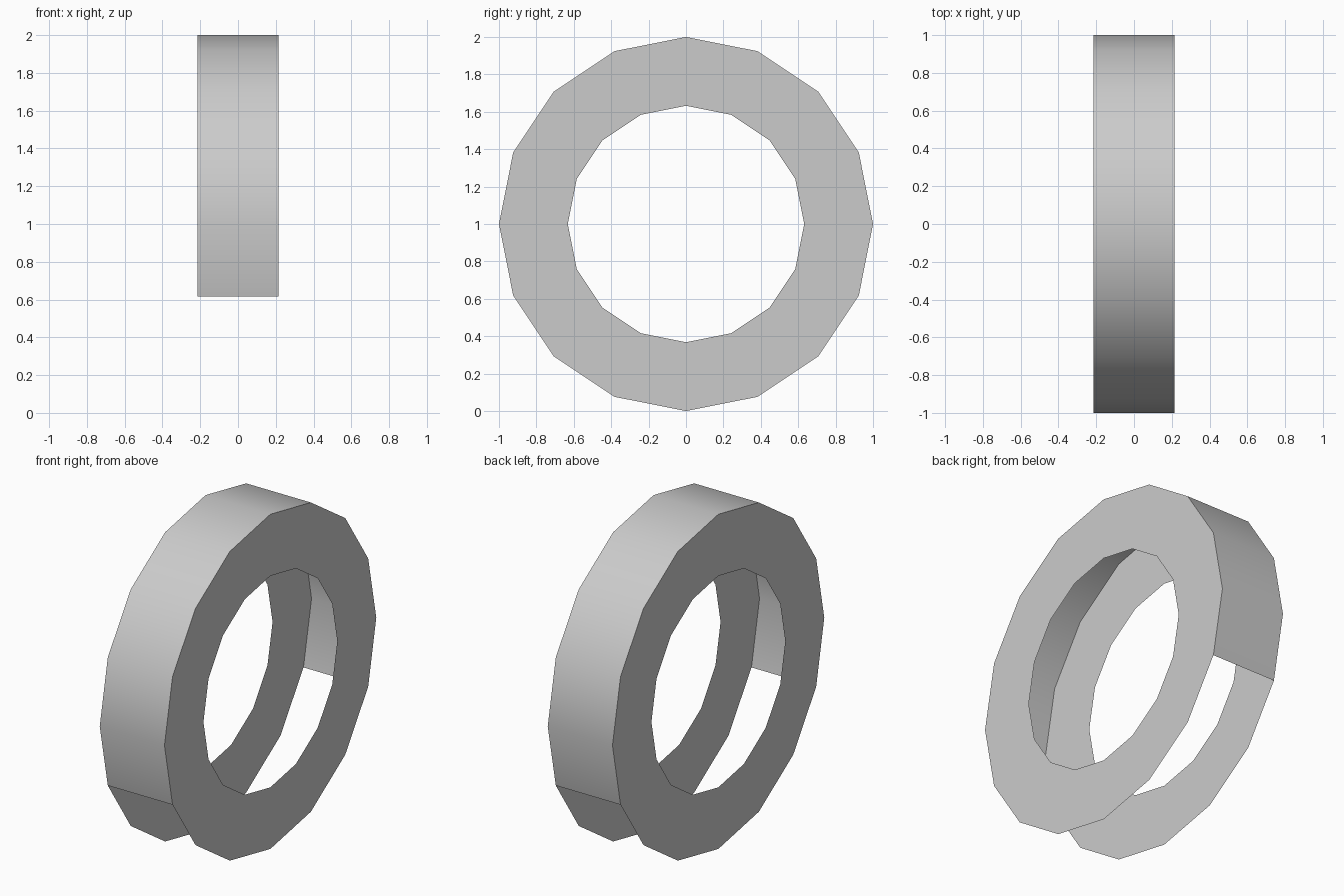
import bpy
import math

if "Cube" in bpy.data.objects:
    bpy.data.objects.remove(bpy.data.objects["Cube"])

SIDES = 16
OUTER, INNER = 1.0, 0.632
HALF_WIDTH = 0.214
CENTRE_Z = 1.0


def rim_point(x, radius, i):
    """Point i on a 16-sided circle in the YZ plane, counted from the top."""
    a = 2 * math.pi * i / SIDES
    return (x, radius * math.sin(a), CENTRE_Z + radius * math.cos(a))


def make_object(name, verts, faces, smooth=False):
    mesh = bpy.data.meshes.new(name)
    mesh.from_pydata(verts, [], faces)
    for p in mesh.polygons:
        p.use_smooth = smooth
    mesh.update()
    obj = bpy.data.objects.new(name, mesh)
    bpy.context.collection.objects.link(obj)
    return obj


# Flat side rings, facing outwards
for name, side in (("left_side_ring", -1), ("right_side_ring", 1)):
    x = side * HALF_WIDTH
    verts = [rim_point(x, r, i) for r in (OUTER, INNER) for i in range(SIDES)]
    faces = []
    for i in range(SIDES):
        j = (i + 1) % SIDES
        face = (i, i + SIDES, j + SIDES, j)
        faces.append(face if side > 0 else face[::-1])
    make_object(name, verts, faces)

# Outer band over the top, open at the bottom (five segments each side)
steps = range(-5, 6)
verts = [rim_point(x, OUTER, i) for i in steps for x in (-HALF_WIDTH, HALF_WIDTH)]
faces = [(2 * k, 2 * k + 1, 2 * k + 3, 2 * k + 2) for k in range(len(steps) - 1)]
make_object("outer_band", verts, faces, smooth=True)
